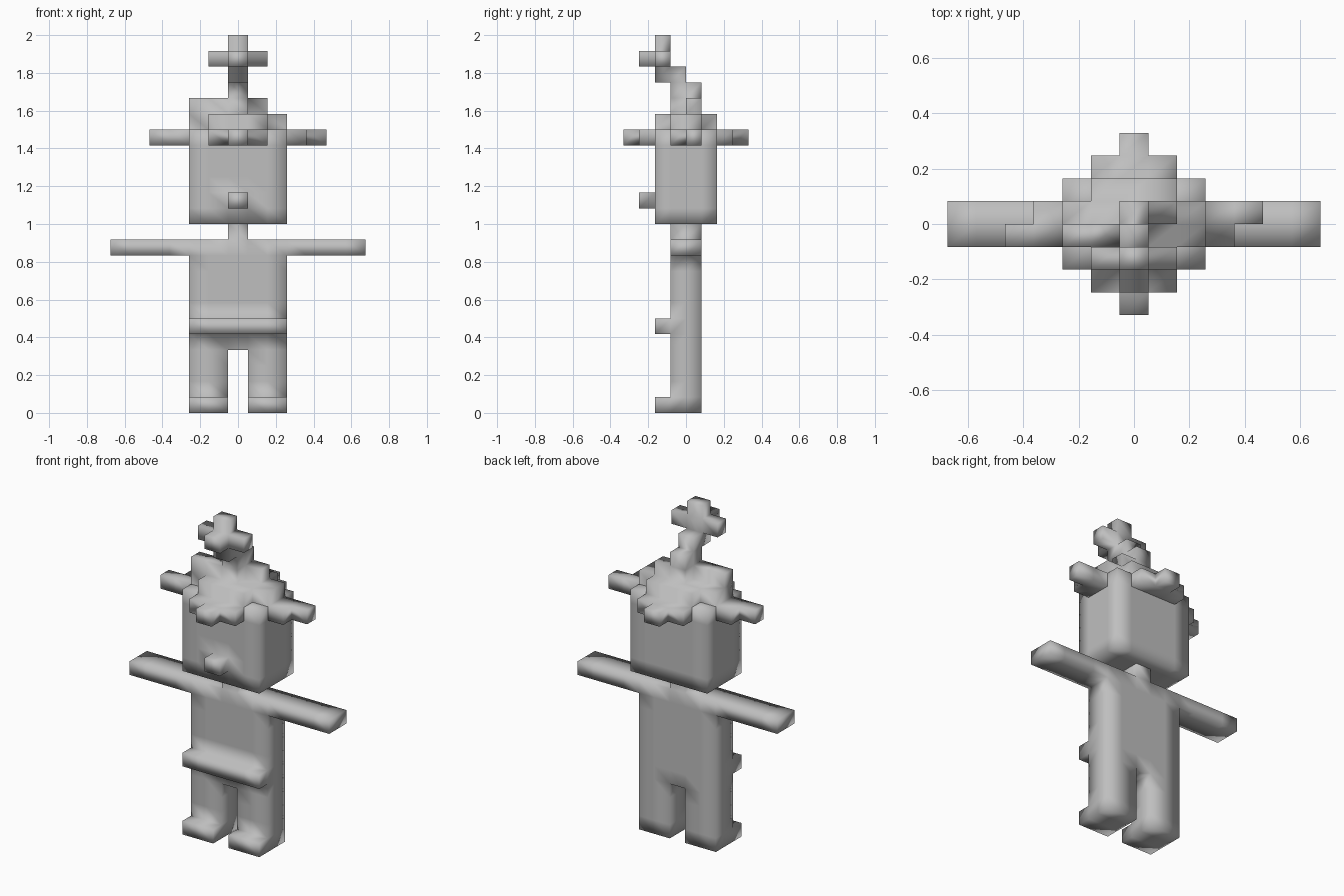
import bpy

if "Cube" in bpy.data.objects:
    bpy.data.objects.remove(bpy.data.objects["Cube"])

# Size of one block along each axis
SX, SY, SZ = 1.35 / 13, 0.66 / 8, 2.0 / 24

grey = bpy.data.materials.new("plain grey")
grey.diffuse_color = (0.52, 0.52, 0.52, 1)
grey.use_nodes = True
grey.node_tree.nodes["Principled BSDF"].inputs["Base Color"].default_value = grey.diffuse_color


def cells(x0, x1, y0, y1, z0, z1):
    """Blocks filling a box: x is counted by block centre, y and z by block edge."""
    return {(x, y, z) for x in range(x0, x1 + 1)
            for y in range(y0, y1) for z in range(z0, z1)}


# Body: legs and feet, torso, belt, arms, neck
body = cells(-2, 2, -1, 1, 4, 11)
for a, b in ((-2, -1), (1, 2)):
    body |= cells(a, b, -1, 1, 0, 4)
    body |= cells(a, b, -2, -1, 0, 1)
body |= cells(-2, 2, -2, -1, 5, 6)
body |= cells(-6, 6, -1, 1, 10, 11)
body |= cells(0, 0, -1, 1, 11, 12)

# Head with nose
head = cells(-2, 2, -2, 2, 12, 18)
head |= cells(0, 0, -3, -2, 13, 14)

# Hat brim: stepped points at front, back and both sides
hat = set()
hat |= cells(-1, 1, -3, -2, 17, 18) | cells(0, 0, -4, -3, 17, 18)
hat |= cells(-1, 1, 2, 3, 17, 18) | cells(0, 0, 3, 4, 17, 18)
hat |= cells(-4, -3, -1, 0, 17, 18) | cells(-3, -3, 0, 1, 17, 18)
hat |= cells(3, 4, 0, 1, 17, 18) | cells(3, 3, -1, 0, 17, 18)
# Hat crown: cross-shaped layer, spiral layer, bent stalk
hat |= cells(-1, 1, -2, 2, 18, 19) | cells(-2, 2, -1, 1, 18, 19)
hat |= cells(-2, 0, -1, 0, 19, 20) | cells(0, 1, 0, 1, 19, 20)
hat |= cells(0, 0, -1, 1, 19, 21)
hat |= cells(0, 0, -2, 0, 21, 22)
# Tassel
hat |= cells(-1, 1, -2, -1, 22, 23) | cells(0, 0, -3, -2, 22, 23)
hat |= cells(0, 0, -2, -1, 23, 24)

parts = {"body": body, "head": head, "hat": hat}
solid = body | head | hat


def skin(name, blocks):
    """Outer faces of a group of blocks, with shared corners and smooth shading."""
    index, faces = {}, []
    for c in sorted(blocks):
        for axis in range(3):
            for side in (0, 1):
                n = list(c)
                n[axis] += 2 * side - 1
                if tuple(n) in solid:
                    continue
                u, v = (axis + 1) % 3, (axis + 2) % 3
                face = []
                for du, dv in ((0, 0), (1, 0), (1, 1), (0, 1)):
                    p = list(c)
                    p[axis] += side
                    p[u] += du
                    p[v] += dv
                    face.append(index.setdefault(tuple(p), len(index)))
                faces.append(face if side else face[::-1])
    verts = [((x - 0.5) * SX, y * SY, z * SZ) for x, y, z in index]
    mesh = bpy.data.meshes.new(name)
    mesh.from_pydata(verts, [], faces)
    mesh.materials.append(grey)
    for p in mesh.polygons:
        p.use_smooth = True
    mesh.update()
    obj = bpy.data.objects.new(name, mesh)
    bpy.context.collection.objects.link(obj)


for part_name, blocks in parts.items():
    skin(part_name, blocks)
